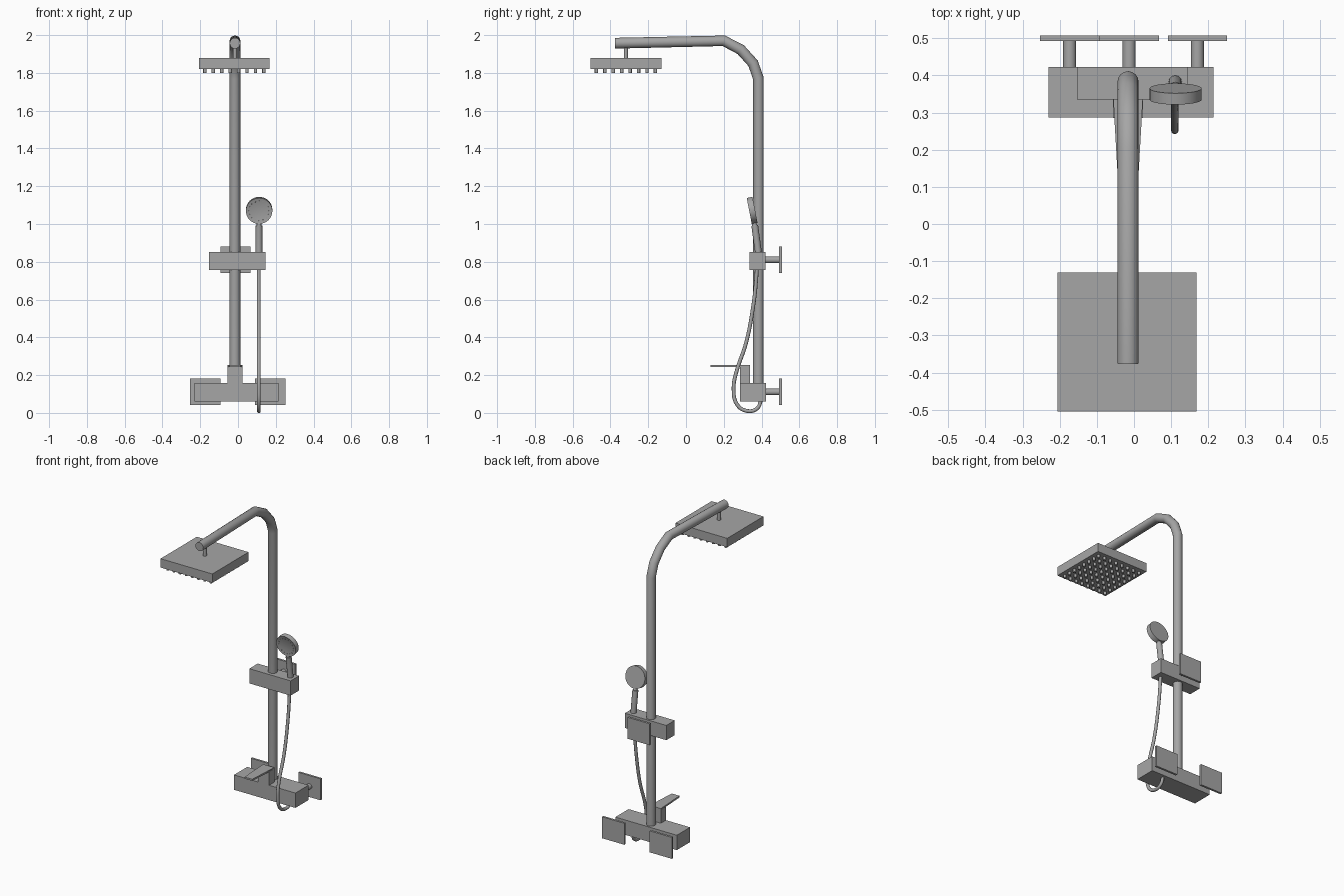
import bpy, bmesh, math
from mathutils import Vector, Matrix

if "Cube" in bpy.data.objects:
    bpy.data.objects.remove(bpy.data.objects["Cube"])

CX = -0.016   # centre line of the riser
HX = 0.111    # centre line of the hand shower

# Dark grey metal for every part
METAL = bpy.data.materials.new("dark_metal")
METAL.diffuse_color = (0.38, 0.38, 0.38, 1)
METAL.use_nodes = True
METAL.node_tree.nodes["Principled BSDF"].inputs["Base Color"].default_value = METAL.diffuse_color


def finish(name, bm, smooth=False):
    bmesh.ops.recalc_face_normals(bm, faces=bm.faces)
    me = bpy.data.meshes.new(name)
    bm.to_mesh(me)
    bm.free()
    me.materials.append(METAL)
    ob = bpy.data.objects.new(name, me)
    bpy.context.collection.objects.link(ob)
    if smooth:
        shade(ob)
    return ob


def shade(ob):
    bpy.ops.object.select_all(action='DESELECT')
    ob.select_set(True)
    bpy.context.view_layer.objects.active = ob
    bpy.ops.object.shade_smooth_by_angle(angle=math.radians(35))


def box(name, x, y, z):
    bm = bmesh.new()
    size = (x[1] - x[0], y[1] - y[0], z[1] - z[0], 1)
    mid = Vector((sum(x) / 2, sum(y) / 2, sum(z) / 2))
    bmesh.ops.create_cube(bm, size=1, matrix=Matrix.Translation(mid) @ Matrix.Diagonal(size))
    return finish(name, bm)


def add_cone(bm, a, b, r1, r2, sides):
    a, b = Vector(a), Vector(b)
    rot = (b - a).to_track_quat('Z', 'Y').to_matrix().to_4x4()
    bmesh.ops.create_cone(bm, cap_ends=True, segments=sides, radius1=r1, radius2=r2,
                          depth=(b - a).length, matrix=Matrix.Translation((a + b) / 2) @ rot)


def rod(name, a, b, r1, r2=None, sides=24):
    bm = bmesh.new()
    add_cone(bm, a, b, r1, r1 if r2 is None else r2, sides)
    return finish(name, bm, True)


def tube(name, pts, r, curved=False, res=4):
    cu = bpy.data.curves.new(name, 'CURVE')
    cu.dimensions = '3D'
    cu.bevel_depth = r
    cu.bevel_resolution = res
    cu.use_fill_caps = True
    cu.resolution_u = 5
    cu.materials.append(METAL)
    sp = cu.splines.new('BEZIER' if curved else 'POLY')
    if curved:
        sp.bezier_points.add(len(pts) - 1)
        for p, co in zip(sp.bezier_points, pts):
            p.co = co
            p.handle_left_type = p.handle_right_type = 'AUTO'
    else:
        sp.points.add(len(pts) - 1)
        for p, co in zip(sp.points, pts):
            p.co = (*co, 1)
    ob = bpy.data.objects.new(name, cu)
    bpy.context.collection.objects.link(ob)
    bpy.ops.object.select_all(action='DESELECT')
    ob.select_set(True)
    bpy.context.view_layer.objects.active = ob
    bpy.ops.object.convert(target='MESH')
    shade(bpy.context.view_layer.objects.active)


# Riser pipe, coarse bend and overhead arm
tube("riser_pipe", [(CX, y, z) for y, z in (
    (0.383, 0.14), (0.383, 1.772), (0.355, 1.851), (0.29, 1.923), (0.2, 1.97),
    (-0.376, 1.957))], 0.0285, res=6)

# Square rain head with its stem and nozzle grid
HY = -0.318
rod("head_stem", (CX, HY, 1.87), (CX, HY, 1.95), 0.011)
box("rain_head", (-0.206, 0.168), (-0.505, -0.131), (1.82, 1.878))
bm = bmesh.new()
for i in range(8):
    for j in range(8):
        x, y = -0.019 + (i - 3.5) * 0.0446, HY + (j - 3.5) * 0.0446
        add_cone(bm, (x, y, 1.822), (x, y, 1.8), 0.009, 0.009, 12)
finish("head_nozzles", bm, True)

# Mixer body, slider block and wall mounts
box("mixer_body", (-0.23, 0.214), (0.287, 0.423), (0.06, 0.157))
box("slider_block", (-0.153, 0.146), (0.335, 0.422), (0.757, 0.853))
for name, x, z in (("mixer_left", -0.173, 0.111), ("mixer_right", 0.171, 0.111),
                   ("slider", -0.013, 0.81)):
    rod(name + "_wall_stub", (x, 0.41, z), (x, 0.495, z), 0.0175)
    box(name + "_wall_plate", (x - 0.08, x + 0.08), (0.493, 0.507), (z - 0.07, z + 0.07))

# Lever post and tapered lever plate
box("lever_post", (CX - 0.04, CX + 0.04), (0.285, 0.34), (0.15, 0.246))
bm = bmesh.new()
outline = [(-0.04, 0.34), (0.04, 0.34), (0.028, 0.13), (-0.028, 0.13)]
face = bm.faces.new([bm.verts.new((CX + x, y, 0.242)) for x, y in outline])
ext = bmesh.ops.extrude_face_region(bm, geom=[face])
bmesh.ops.translate(bm, vec=(0, 0, 0.011),
                    verts=[v for v in ext["geom"] if isinstance(v, bmesh.types.BMVert)])
finish("lever_plate", bm)

# Hand shower: tilted disc with a rimmed face and a ring of nozzles
tilt = math.radians(11)
n = Vector((0, -math.cos(tilt), -math.sin(tilt)))    # spray direction
up = Vector((0, -math.sin(tilt), math.cos(tilt)))
c = Vector((HX + 0.001, 0.35, 1.072))
bm = bmesh.new()
add_cone(bm, c - n * 0.0155, c + n * 0.0155, 0.07, 0.07, 32)
front = max(bm.faces, key=lambda f: f.calc_center_median().dot(n) if len(f.verts) > 4 else -9)
bmesh.ops.inset_region(bm, faces=[front], thickness=0.005)
bmesh.ops.translate(bm, verts=front.verts[:], vec=-n * 0.002)
finish("hand_shower_head", bm, True)
bm = bmesh.new()
for i in range(16):
    a = 2 * math.pi * i / 16
    p = c + Vector((1, 0, 0)) * 0.053 * math.cos(a) + up * 0.053 * math.sin(a)
    add_cone(bm, p + n * 0.012, p + n * 0.0155, 0.003, 0.002, 8)
finish("hand_shower_nozzles", bm, True)

# Hand shower grip and neck
rod("hand_shower_neck", (HX, 0.366, 0.98), (HX, 0.359, 1.012), 0.015, 0.011)
tube("hand_shower_grip", [(HX, 0.382, 0.78), (HX, 0.382, 0.86), (HX, 0.364, 0.992)], 0.018)

# Hose hanging in a loop into the mixer underside
tube("hose", [(HX - 0.001, y, z) for y, z in (
    (0.376, 0.79), (0.371, 0.7), (0.355, 0.56), (0.318, 0.37), (0.265, 0.21), (0.252, 0.13),
    (0.27, 0.045), (0.32, 0.011), (0.375, 0.022), (0.4, 0.075))], 0.01, curved=True)
